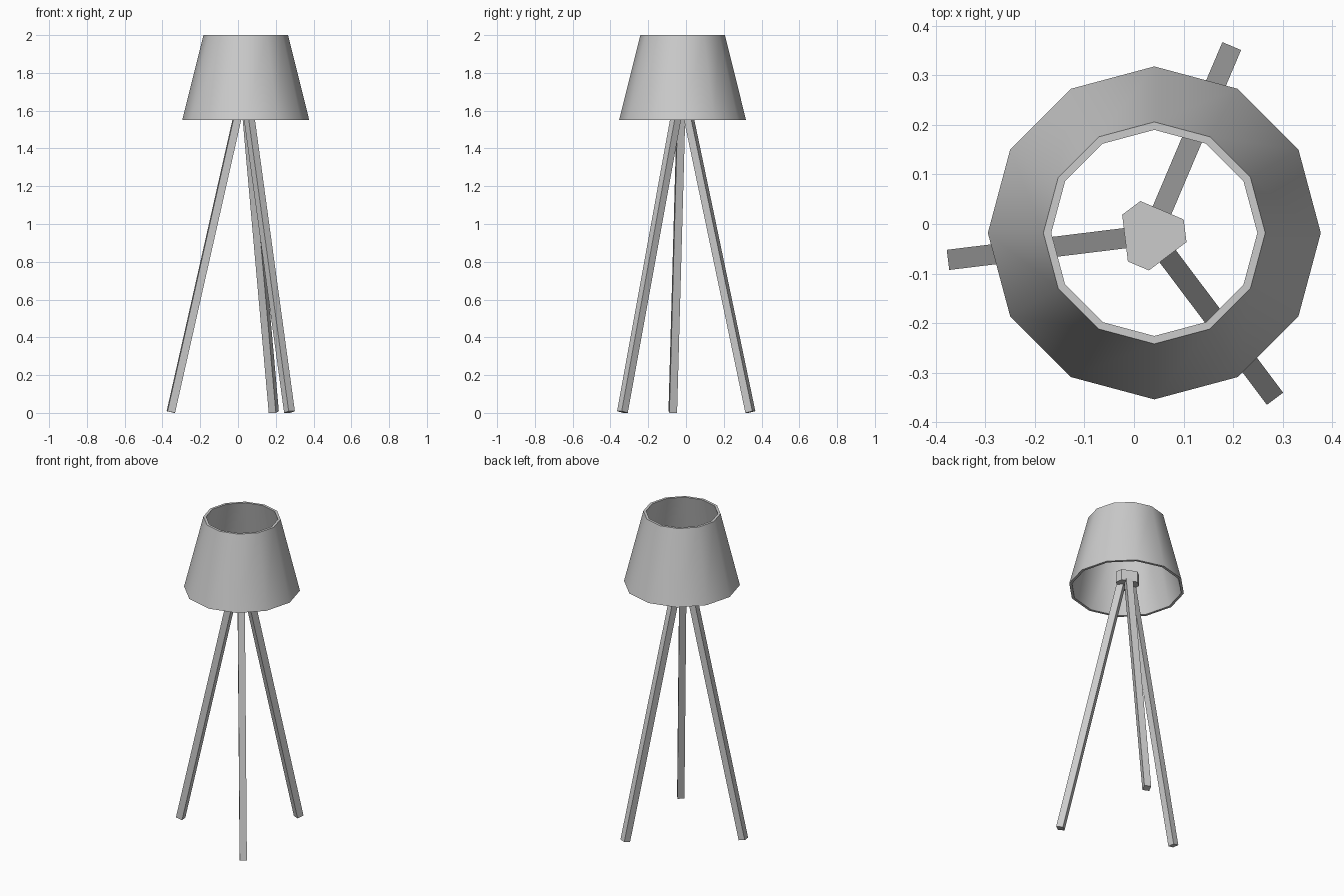
import bpy, bmesh
from math import radians, sin, cos, atan2, pi
from mathutils import Vector, Matrix

if "Cube" in bpy.data.objects:
    bpy.data.objects.remove(bpy.data.objects["Cube"])

HUB = Vector((0.0355, -0.022, 0))
ANGLES = [radians(67 + 120 * k) for k in range(3)]


def make(name, bm):
    bmesh.ops.recalc_face_normals(bm, faces=bm.faces)
    me = bpy.data.meshes.new(name)
    bm.to_mesh(me)
    bm.free()
    ob = bpy.data.objects.new(name, me)
    bpy.context.collection.objects.link(ob)
    return ob


# Lampshade: 12-sided tapered ring, closed wall section swept around its axis
bm = bmesh.new()
N = 12
section = [(0.336, 1.55), (0.224, 2.0), (0.208, 2.0), (0.320, 1.55)]
rings = [[bm.verts.new((0.041 + r * cos(2 * pi * i / N),
                        -0.018 + r * sin(2 * pi * i / N), z))
          for i in range(N)] for r, z in section]
for a, b in zip(rings, rings[1:] + rings[:1]):
    for i in range(N):
        j = (i + 1) % N
        bm.faces.new((a[i], a[j], b[j], b[i]))
shade = make("lampshade", bm)
bpy.context.view_layer.objects.active = shade
shade.select_set(True)
bpy.ops.object.shade_smooth_by_angle(angle=radians(35))

# Hub: hexagon with a wide flat facing each leg
bm = bmesh.new()
outline = []
for a in ANGLES:
    out, side = Vector((cos(a), sin(a), 0)), Vector((-sin(a), cos(a), 0))
    outline += [HUB + out * 0.054 + side * s for s in (-0.0475, 0.0475)]
base = bm.faces.new([bm.verts.new(p + Vector((0, 0, 1.575))) for p in outline])
ext = bmesh.ops.extrude_face_region(bm, geom=[base], use_keep_orig=True)
bmesh.ops.translate(bm, vec=(0, 0, 0.07),
                    verts=[v for v in ext["geom"] if isinstance(v, bmesh.types.BMVert)])
make("leg_hub", bm)

# Legs: square bars splayed outwards, cut square at the foot
W = 0.041
foot, top = Vector((0.394, 0, 0.0047)), Vector((0.031, 0, 1.60))
axis = top - foot
tilt = atan2(axis.x, axis.z)
for k, a in enumerate(ANGLES):
    bm = bmesh.new()
    bmesh.ops.create_cube(bm, size=1)
    bm.transform(Matrix.Translation(HUB) @ Matrix.Rotation(a, 4, 'Z')
                 @ Matrix.Translation((foot + top) / 2) @ Matrix.Rotation(tilt, 4, 'Y')
                 @ Matrix.Diagonal((W, W, axis.length, 1)))
    make(f"leg_{k + 1}", bm)
